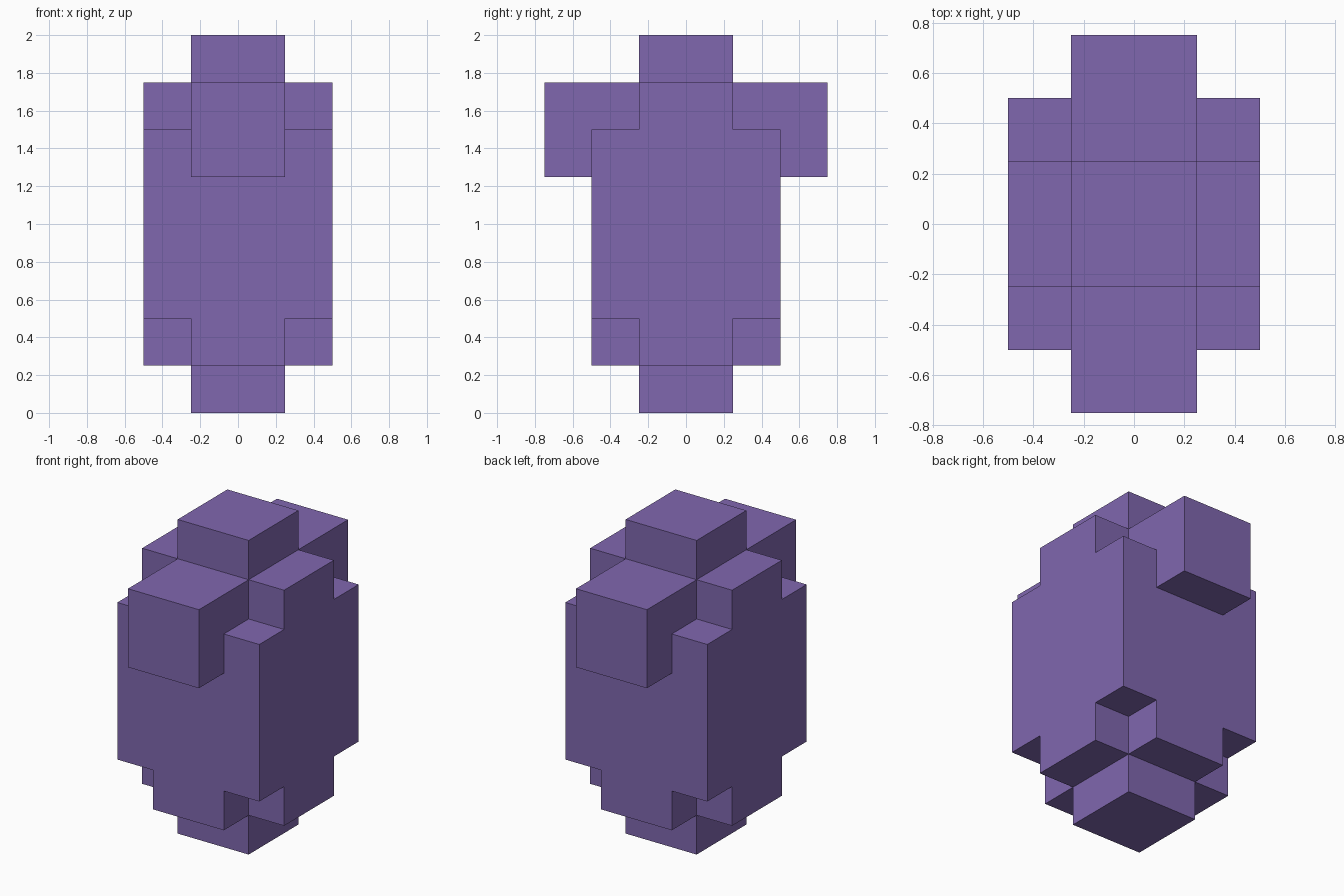
import bpy
import bmesh
from itertools import product
from mathutils import Vector

if "Cube" in bpy.data.objects:
    bpy.data.objects.remove(bpy.data.objects["Cube"], do_unlink=True)

CELL = 0.25

# One flat colour
purple = bpy.data.materials.new("purple")
purple.use_nodes = True
COLOUR = (0.216, 0.136, 0.429, 1.0)
purple.diffuse_color = COLOUR
purple.node_tree.nodes["Principled BSDF"].inputs["Base Color"].default_value = COLOUR

# Blocks as half width, half depth, bottom and top, counted in cells
BLOCKS = [
    (1, 1, 0, 8),   # central column: foot and cap
    (2, 2, 2, 6),   # main trunk
    (2, 1, 1, 7),   # sideways slab
    (1, 2, 1, 7),   # front-to-back slab
    (1, 3, 5, 7),   # front and back arms
]


def filled_cells(blocks):
    """All grid cells covered by the blocks."""
    cells = set()
    for w, d, low, high in blocks:
        cells.update(product(range(-w, w), range(-d, d), range(low, high)))
    return cells


def build_shell(name, cells, material):
    """Make only the outer faces of the cells and merge the coplanar ones."""
    bm = bmesh.new()
    verts = {}

    def corner(point):
        key = tuple(round(c) for c in point)
        if key not in verts:
            verts[key] = bm.verts.new(Vector(key) * CELL)
        return verts[key]

    for cell in cells:
        centre = Vector(cell) + Vector((0.5, 0.5, 0.5))
        for axis, side in product(range(3), (-1, 1)):
            normal = Vector((0, 0, 0))
            normal[axis] = side
            if tuple(int(c) for c in Vector(cell) + normal) in cells:
                continue
            u = Vector((0, 0, 0))
            u[(axis + 1) % 3] = 0.5
            v = normal.cross(u)
            mid = centre + normal * 0.5
            bm.faces.new([corner(mid + o) for o in (-u - v, u - v, u + v, v - u)])

    bmesh.ops.dissolve_limit(bm, angle_limit=0.01, verts=bm.verts, edges=bm.edges)
    mesh = bpy.data.meshes.new(name)
    bm.to_mesh(mesh)
    bm.free()
    mesh.materials.append(material)
    obj = bpy.data.objects.new(name, mesh)
    bpy.context.collection.objects.link(obj)
    return obj


build_shell("stepped_block_body", filled_cells(BLOCKS), purple)
